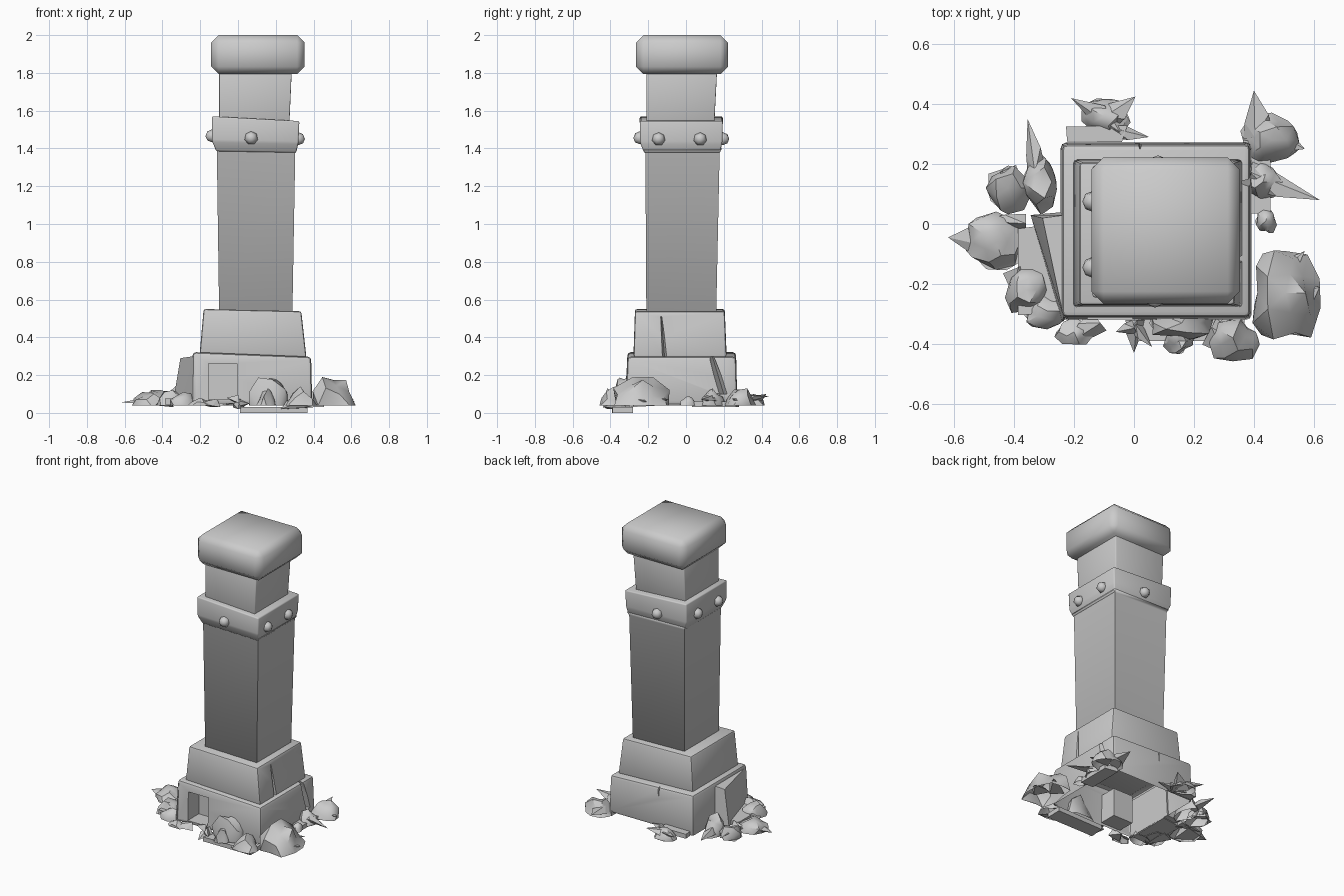
import bpy, bmesh, math, random
from mathutils import Vector, Matrix, noise

random.seed(4)
if "Cube" in bpy.data.objects:
    bpy.data.objects.remove(bpy.data.objects["Cube"], do_unlink=True)

stone = bpy.data.materials.new("grey stone")
stone.use_nodes = True
stone.diffuse_color = (0.6, 0.6, 0.6, 1)
stone.node_tree.nodes["Principled BSDF"].inputs["Base Color"].default_value = (0.6, 0.6, 0.6, 1)


def finish(name, bm, angle=None):
    """Turn a bmesh into a stone object, optionally smoothed by angle."""
    mesh = bpy.data.meshes.new(name)
    bm.to_mesh(mesh)
    bm.free()
    mesh.materials.append(stone)
    obj = bpy.data.objects.new(name, mesh)
    bpy.context.collection.objects.link(obj)
    if angle:
        smooth(obj, angle)
    return obj


def smooth(obj, angle):
    bpy.ops.object.select_all(action='DESELECT')
    obj.select_set(True)
    bpy.context.view_layer.objects.active = obj
    bpy.ops.object.shade_smooth_by_angle(angle=math.radians(angle))


def apply(obj, kind, **settings):
    mod = obj.modifiers.new(kind.title(), kind)
    for key, value in settings.items():
        setattr(mod, key, value)
    bpy.context.view_layer.objects.active = obj
    bpy.ops.object.modifier_apply(modifier=mod.name)


def open_underside(bm, height):
    """Remove the flat faces resting below a height."""
    bm.normal_update()
    under = [f for f in bm.faces if f.normal.z < -0.9 and f.calc_center_median().z < height]
    bmesh.ops.delete(bm, geom=under, context='FACES')


def tower(rings):
    """Stack rectangles (x0, x1, y0, y1, z, drop on the +x side)."""
    bm = bmesh.new()
    loops = []
    for x0, x1, y0, y1, z, drop in rings:
        loops.append([bm.verts.new(p) for p in (
            (x0, y0, z), (x1, y0, z - drop), (x1, y1, z - drop), (x0, y1, z))])
    for low, high in zip(loops, loops[1:]):
        for i in range(4):
            j = (i + 1) % 4
            bm.faces.new((low[i], low[j], high[j], high[i]))
            bm.edges.get((low[i], high[i])).smooth = False
    bm.faces.new(loops[0])
    bm.faces.new(loops[-1])
    bmesh.ops.recalc_face_normals(bm, faces=bm.faces[:])
    return bm


def block(name, rings, bevel, angle=50, segments=2):
    obj = finish(name, tower(rings))
    apply(obj, 'BEVEL', width=bevel, segments=segments, limit_method='NONE')
    smooth(obj, angle)
    return obj


def hull(name, points, angle=None):
    bm = bmesh.new()
    for p in points:
        bm.verts.new(p)
    bmesh.ops.convex_hull(bm, input=bm.verts[:])
    bmesh.ops.recalc_face_normals(bm, faces=bm.faces[:])
    return finish(name, bm, angle)


def cut(obj, cutter):
    apply(obj, 'BOOLEAN', operation='DIFFERENCE', object=cutter, solver='EXACT')
    bpy.data.objects.remove(cutter, do_unlink=True)


# Shaft, soft across the horizontal edges and crisp at the corners
shaft = tower([(-0.04, 0.228, -0.15, 0.10, 0.535, 0.005),
               (-0.10, 0.288, -0.21, 0.16, 0.535, 0.005),
               (-0.112, 0.303, -0.215, 0.178, 1.385, 0.01),
               (-0.122, 0.313, -0.225, 0.188, 1.405, 0.01)])
for f in shaft.faces:
    f.smooth = True
finish("shaft", shaft)

# Collar, neck and cap
block("collar", [(-0.115, 0.308, -0.222, 0.18, 1.385, 0.008),
                 (-0.138, 0.32, -0.243, 0.192, 1.44, 0.01),
                 (-0.138, 0.325, -0.245, 0.195, 1.57, 0.025)], 0.008)
block("neck", [(-0.10, 0.272, -0.21, 0.15, 1.53, 0),
               (-0.10, 0.285, -0.21, 0.165, 1.82, 0)], 0.005)
block("cap", [(-0.142, 0.353, -0.265, 0.222, 1.793, 0),
              (-0.142, 0.353, -0.265, 0.222, 2.0, 0)], 0.04, 65, 1)

# Domed studs round the collar
studs = [((0.07, -0.245, 1.455), (0, -1, 0)), ((0.08, 0.195, 1.45), (0, 1, 0))]
for y in (-0.145, 0.075):
    studs += [((-0.138, y, 1.465), (-1, 0, 0)), ((0.32, y, 1.45), (1, 0, 0))]
for place, out in studs:
    bm = bmesh.new()
    bmesh.ops.create_uvsphere(bm, u_segments=7, v_segments=4, radius=0.036)
    bm.transform(Matrix.Diagonal((1, 1, 0.95, 1)))
    turn = Vector(out).to_track_quat('Z', 'Y').to_matrix().to_4x4()
    bm.transform(Matrix.Translation(place) @ turn)
    finish("stud", bm, 60)

# Two-step plinth
upper = block("upper_plinth", [(-0.203, 0.362, -0.278, 0.215, 0.312, 0.018),
                               (-0.182, 0.335, -0.27, 0.205, 0.55, 0.012)], 0.012)
lower = block("lower_plinth", [(-0.245, 0.393, -0.32, 0.272, 0.045, 0),
                               (-0.24, 0.387, -0.31, 0.265, 0.322, 0.025)], 0.018)

# Niche in the front and cracks in the sides
cut(lower, hull("niche_cutter", [(x, y, z) for x in (-0.155, -0.005)
                                 for y in (-0.4, -0.2) for z in (0.07, 0.262)]))
cut(upper, hull("crack_cutter", [(0.4, -0.145, 0.51), (0.4, -0.125, 0.51), (0.4, -0.13, 0.25),
                                 (0.4, -0.09, 0.25), (0.31, -0.11, 0.25), (0.315, -0.13, 0.51)]))
cut(lower, hull("wedge_cutter", [(0.42, 0.1, 0.33), (0.42, 0.14, 0.33), (0.42, 0.16, 0.1),
                                 (0.42, 0.23, 0.1), (0.35, 0.13, 0.33), (0.35, 0.2, 0.1)]))
cut(lower, hull("back_cutter", [(0.0, 0.3, 0.34), (0.04, 0.3, 0.34), (0.02, 0.3, 0.1),
                                (0.02, 0.24, 0.34)]))

# The plinth is hollow underneath
bm = bmesh.new()
bm.from_mesh(lower.data)
open_underside(bm, 0.055)
bm.to_mesh(lower.data)
bm.free()
for part in (upper, lower):
    smooth(part, 40)

# Broken slab leaning on the right side
hull("leaning_slab", [(-0.345, 0.03, 0.05), (-0.24, -0.325, 0.05), (-0.235, -0.325, 0.05),
                      (-0.235, 0.04, 0.05), (-0.305, 0.02, 0.29), (-0.235, -0.31, 0.3),
                      (-0.23, -0.31, 0.3), (-0.23, 0.03, 0.3)], 30)


def rock(x, y, rx, ry, top, low=0.04):
    """Lumpy mound of stone with an open underside."""
    bm = bmesh.new()
    bmesh.ops.create_icosphere(bm, subdivisions=2, radius=1)
    seed = Vector((x, y, top)) * 20
    for v in bm.verts:
        v.co *= 1 + 0.45 * noise.noise(v.co * 1.3 + seed)
        v.co.z = max(v.co.z, 0)
    peak = max(v.co.z for v in bm.verts)
    for v in bm.verts:
        height = (v.co.z / peak) ** 1.25
        v.co = (x + v.co.x * rx, y + v.co.y * ry, low + height * (top - low))
    open_underside(bm, low + 0.002)
    finish("rubble_stone", bm, 40)


def shard(base, tip, width, thick=0.045):
    """Flat splinter tapering from a broken base to a point."""
    base, tip = Vector(base), Vector(tip)
    along = tip - base
    side = Vector((-along.y, along.x, 0)).normalized() * width / 2
    up = Vector((0, 0, thick))
    hull("rubble_shard", [base + side, base - side * 0.8, base + up + side * 0.3,
                          base + along * 0.45 - side * 0.7 + up * 0.5,
                          base + along * 0.35 + side * 0.8, tip])


# Rubble stones: x, y, half sizes, top
for stone_data in [
        (-0.46, -0.06, 0.10, 0.09, 0.11), (-0.42, 0.12, 0.08, 0.08, 0.12),
        (-0.31, 0.14, 0.06, 0.09, 0.16), (-0.36, -0.22, 0.07, 0.08, 0.12),
        (-0.29, -0.29, 0.08, 0.06, 0.11), (-0.20, -0.36, 0.06, 0.045, 0.08),
        (0.16, -0.33, 0.11, 0.06, 0.19), (0.15, -0.39, 0.045, 0.045, 0.13),
        (0.33, -0.38, 0.09, 0.07, 0.14), (0.505, -0.23, 0.115, 0.145, 0.19),
        (0.44, 0.01, 0.035, 0.04, 0.09), (0.43, 0.14, 0.06, 0.06, 0.13),
        (0.46, 0.28, 0.09, 0.08, 0.13), (-0.10, 0.36, 0.08, 0.06, 0.10)]:
    rock(*stone_data)

# Splinters: base, tip, width
for base, tip, width in [
        ((-0.44, -0.06, 0.045), (-0.62, -0.045, 0.055), 0.17),
        ((-0.36, 0.01, 0.045), (-0.52, 0.01, 0.05), 0.06),
        ((-0.32, 0.17, 0.06), (-0.355, 0.35, 0.08), 0.07),
        ((-0.38, 0.16, 0.05), (-0.49, 0.12, 0.08), 0.1),
        ((-0.40, -0.15, 0.04), (-0.34, -0.30, 0.03), 0.1),
        ((-0.12, -0.32, 0.03), (-0.22, -0.40, 0.05), 0.09),
        ((0.00, -0.32, 0.03), (0.00, -0.43, 0.02), 0.07),
        ((0.00, -0.34, 0.05), (-0.06, -0.36, 0.08), 0.05),
        ((0.00, -0.34, 0.03), (0.06, -0.41, 0.05), 0.05),
        ((0.25, -0.36, 0.02), (0.40, -0.44, 0.03), 0.12),
        ((0.46, -0.20, 0.05), (0.57, -0.09, 0.07), 0.1),
        ((0.53, -0.26, 0.05), (0.62, -0.21, 0.06), 0.12),
        ((0.38, 0.16, 0.06), (0.62, 0.08, 0.07), 0.1),
        ((0.42, 0.29, 0.05), (0.40, 0.445, 0.09), 0.11),
        ((0.45, 0.30, 0.05), (0.57, 0.25, 0.07), 0.11),
        ((-0.04, 0.32, 0.04), (-0.21, 0.42, 0.09), 0.1),
        ((-0.10, 0.34, 0.04), (0.005, 0.425, 0.10), 0.1),
        ((-0.07, 0.31, 0.04), (0.05, 0.29, 0.07), 0.06)]:
    shard(base, tip, width)

# Thin broken plates round the foot
for x, y, sx, sy, z in [(-0.13, 0.30, 0.11, 0.03, 0.05), (0.2, -0.34, 0.2, 0.06, 0.0),
                        (-0.31, -0.15, 0.08, 0.16, 0.045), (0.41, 0.15, 0.05, 0.14, 0.03)]:
    corners = [(x + sx * dx * random.uniform(0.8, 1), y + sy * dy * random.uniform(0.8, 1))
               for dx in (-1, 1) for dy in (-1, 1)]
    hull("ground_plate", [(px, py, h) for px, py in corners for h in (z, z + 0.03)])
